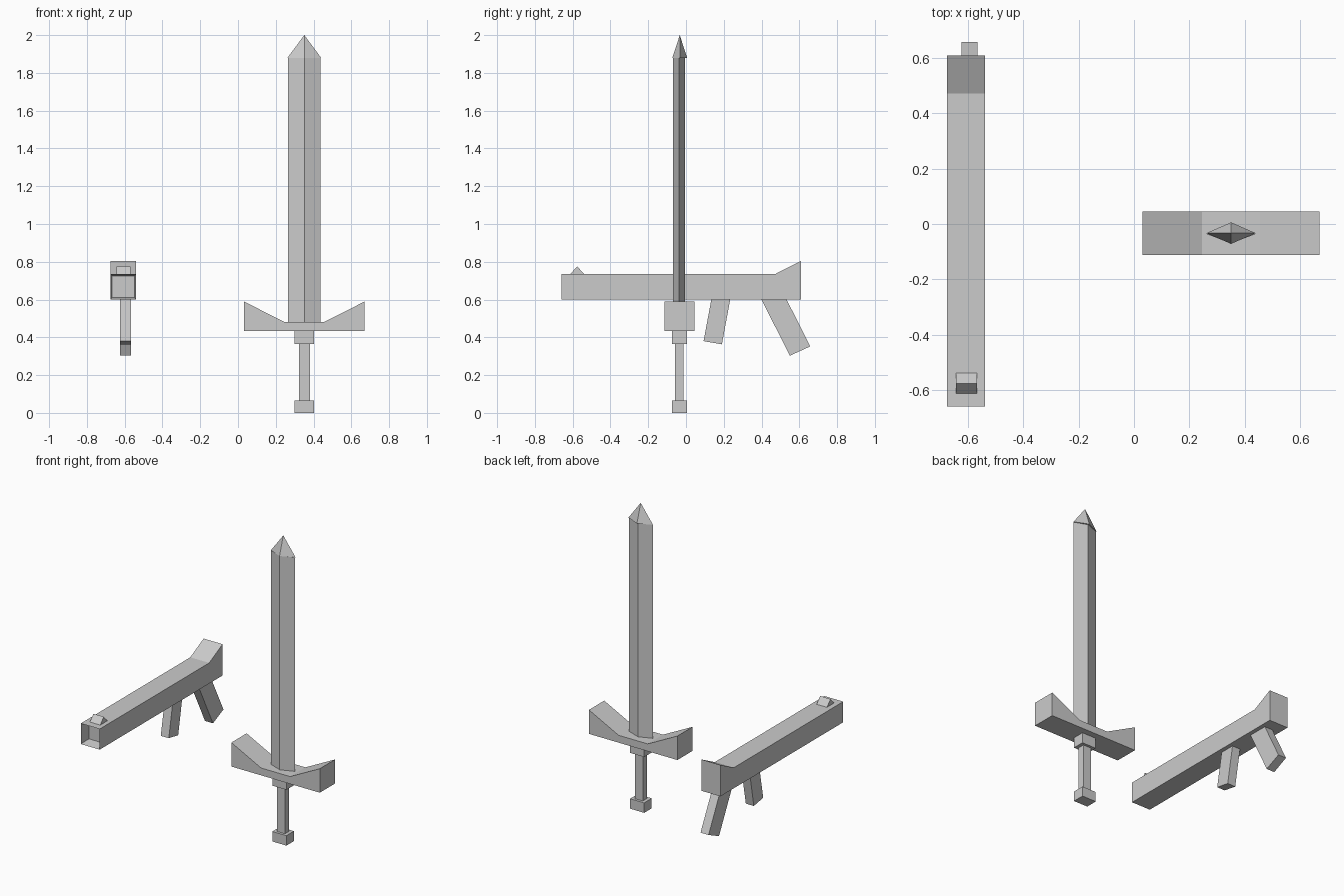
import bpy, bmesh
from mathutils import Vector

if "Cube" in bpy.data.objects:
    bpy.data.objects.remove(bpy.data.objects["Cube"])

grey = bpy.data.materials.new("plain grey")
grey.diffuse_color = (0.6, 0.6, 0.6, 1)
grey.use_nodes = True
grey.node_tree.nodes["Principled BSDF"].inputs["Base Color"].default_value = grey.diffuse_color


def finish(name, bm):
    bmesh.ops.recalc_face_normals(bm, faces=bm.faces)
    me = bpy.data.meshes.new(name)
    bm.to_mesh(me)
    bm.free()
    me.materials.append(grey)
    ob = bpy.data.objects.new(name, me)
    bpy.context.collection.objects.link(ob)
    return ob


def prism(pts, vec):
    """Extrude a closed outline along a vector."""
    bm = bmesh.new()
    f = bm.faces.new([bm.verts.new(p) for p in pts])
    r = bmesh.ops.extrude_face_region(bm, geom=[f])
    verts = [g for g in r["geom"] if isinstance(g, bmesh.types.BMVert)]
    bmesh.ops.translate(bm, verts=verts, vec=Vector(vec))
    bmesh.ops.recalc_face_normals(bm, faces=bm.faces)
    return bm


def side_prism(name, yz, x0, x1):
    return finish(name, prism([(x0, y, z) for y, z in yz], (x1 - x0, 0, 0)))


def column(name, hx, hy, z0, z1):
    """Square block centred on the sword axis."""
    pts = [(SX + a * hx, SY + b * hy, z0) for a, b in ((-1, -1), (1, -1), (1, 1), (-1, 1))]
    return finish(name, prism(pts, (0, 0, z1 - z0)))


def diamond(hx, hy, y, z):
    return [(SX - hx, y, z), (SX, y - hy, z), (SX + hx, y, z), (SX, y + hy, z)]


# ---- Sword ----
SX, SY = 0.351, -0.035
column("pommel", 0.051, 0.039, 0.0, 0.065)
column("sword_grip", 0.029, 0.022, 0.06, 0.37)
column("collar", 0.051, 0.039, 0.365, 0.435)

# Crossguard with raised ends
half = [(0.32, 0.433), (0.32, 0.59), (0.105, 0.481)]
outline = half + [(-x, z) for x, z in reversed(half)]
finish("crossguard", prism([(SX + x, -0.113, z) for x, z in outline], (0, 0.158, 0)))

# Blade and slightly wider point
finish("blade", prism(diamond(0.087, 0.033, -0.037, 0.47), (0, 0, 1.41)))
bm = bmesh.new()
base = [bm.verts.new(p) for p in diamond(0.089, 0.039, -0.033, 1.88)]
top = bm.verts.new((SX, -0.033, 2.0))
bm.faces.new(base)
for i in range(4):
    bm.faces.new((base[i], base[(i + 1) % 4], top))
finish("blade_point", bm)

# ---- Gun ----
X0, X1 = -0.676, -0.539
body = [(-0.66, 0.6), (0.61, 0.6), (0.61, 0.805), (0.472, 0.735), (-0.66, 0.735)]
bm = prism([(X0, y, z) for y, z in body], (X1 - X0, 0, 0))
# Recessed muzzle in the front face
bm.normal_update()
front = min(bm.faces, key=lambda f: f.calc_center_median().y)
bmesh.ops.inset_region(bm, faces=[front], thickness=0.014)
bmesh.ops.translate(bm, verts=front.verts, vec=(0, 0.07, 0))
finish("gun_body", bm)

side_prism("front_sight", [(-0.615, 0.733), (-0.537, 0.733), (-0.576, 0.775)], -0.643, -0.568)
side_prism("magazine", [(0.135, 0.605), (0.093, 0.38), (0.19, 0.363), (0.235, 0.605)], -0.624, -0.566)
side_prism("gun_handle", [(0.397, 0.605), (0.55, 0.303), (0.658, 0.352), (0.53, 0.605)], -0.624, -0.566)
